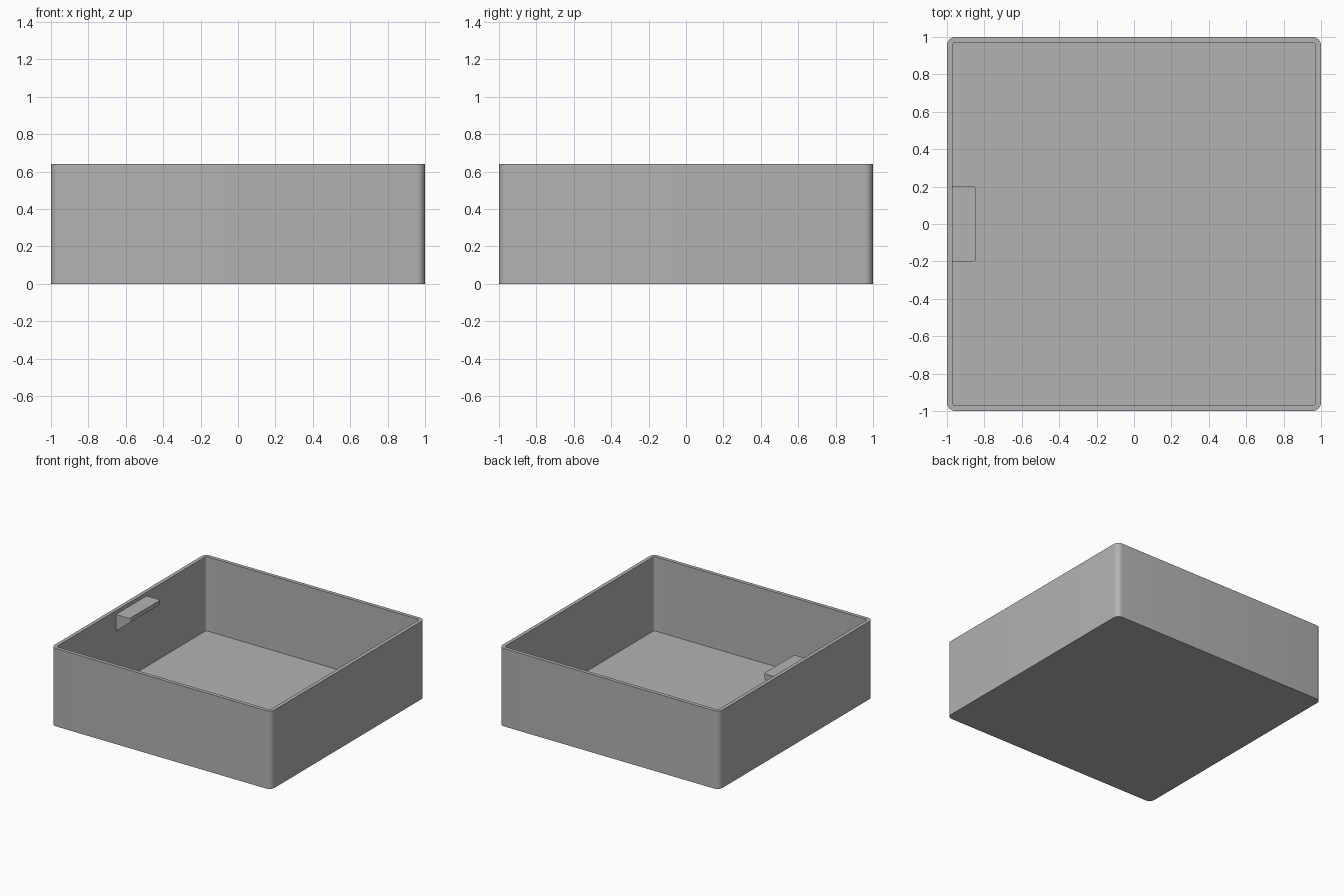
import bpy
import bmesh
from math import cos, sin, pi, radians

cube = bpy.data.objects.get("Cube")
if cube:
    bpy.data.objects.remove(cube, do_unlink=True)

HEIGHT = 0.64
WALL = 0.03
FLOOR = 0.03
RADIUS = 0.045
STEPS = 8

grey = bpy.data.materials.new("plain grey")
grey.use_nodes = True
colour = (0.45, 0.45, 0.45, 1)
grey.diffuse_color = colour
grey.node_tree.nodes["Principled BSDF"].inputs["Base Color"].default_value = colour


def finish(name, bm):
    bmesh.ops.recalc_face_normals(bm, faces=bm.faces)
    mesh = bpy.data.meshes.new(name)
    bm.to_mesh(mesh)
    bm.free()
    mesh.materials.append(grey)
    obj = bpy.data.objects.new(name, mesh)
    bpy.context.collection.objects.link(obj)
    bpy.ops.object.select_all(action="DESELECT")
    obj.select_set(True)
    bpy.context.view_layer.objects.active = obj
    bpy.ops.object.shade_smooth_by_angle(angle=radians(30))
    return obj


def rounded_ring(bm, half, radius, z):
    """Rounded square of vertices at height z."""
    ring = []
    for corner, (sx, sy) in enumerate([(1, 1), (-1, 1), (-1, -1), (1, -1)]):
        for i in range(STEPS + 1):
            a = (corner + i / STEPS) * pi / 2
            ring.append(bm.verts.new((sx * (half - radius) + radius * cos(a),
                                      sy * (half - radius) + radius * sin(a), z)))
    return ring


# Open tray: outer wall, rim, inner wall and floor
bm = bmesh.new()
inner = (1 - WALL, RADIUS - WALL)
rings = [rounded_ring(bm, 1, RADIUS, 0), rounded_ring(bm, 1, RADIUS, HEIGHT),
         rounded_ring(bm, *inner, HEIGHT), rounded_ring(bm, *inner, FLOOR)]
for low, high in zip(rings, rings[1:]):
    for i in range(len(low)):
        j = (i + 1) % len(low)
        bm.faces.new((low[i], low[j], high[j], high[i]))
bm.faces.new(rings[0])
bm.faces.new(rings[-1])
finish("tray", bm)

# Wedge-shaped tab on the inner side wall, flat on top and sloped below
bm = bmesh.new()
profile = [(-0.975, 0.61), (-0.845, 0.61), (-0.845, 0.575), (-0.975, 0.47)]
side = bm.faces.new([bm.verts.new((x, -0.2, z)) for x, z in profile])
extruded = bmesh.ops.extrude_face_region(bm, geom=[side])
moved = [v for v in extruded["geom"] if isinstance(v, bmesh.types.BMVert)]
bmesh.ops.translate(bm, verts=moved, vec=(0, 0.4, 0))
tip_edges = [e for e in bm.edges
             if all(v.co.x > -0.9 for v in e.verts)
             and abs(e.verts[0].co.z - e.verts[1].co.z) > 0.01]
bmesh.ops.bevel(bm, geom=tip_edges, offset=0.015, segments=4, profile=0.5,
                affect="EDGES")
finish("tab", bm)
